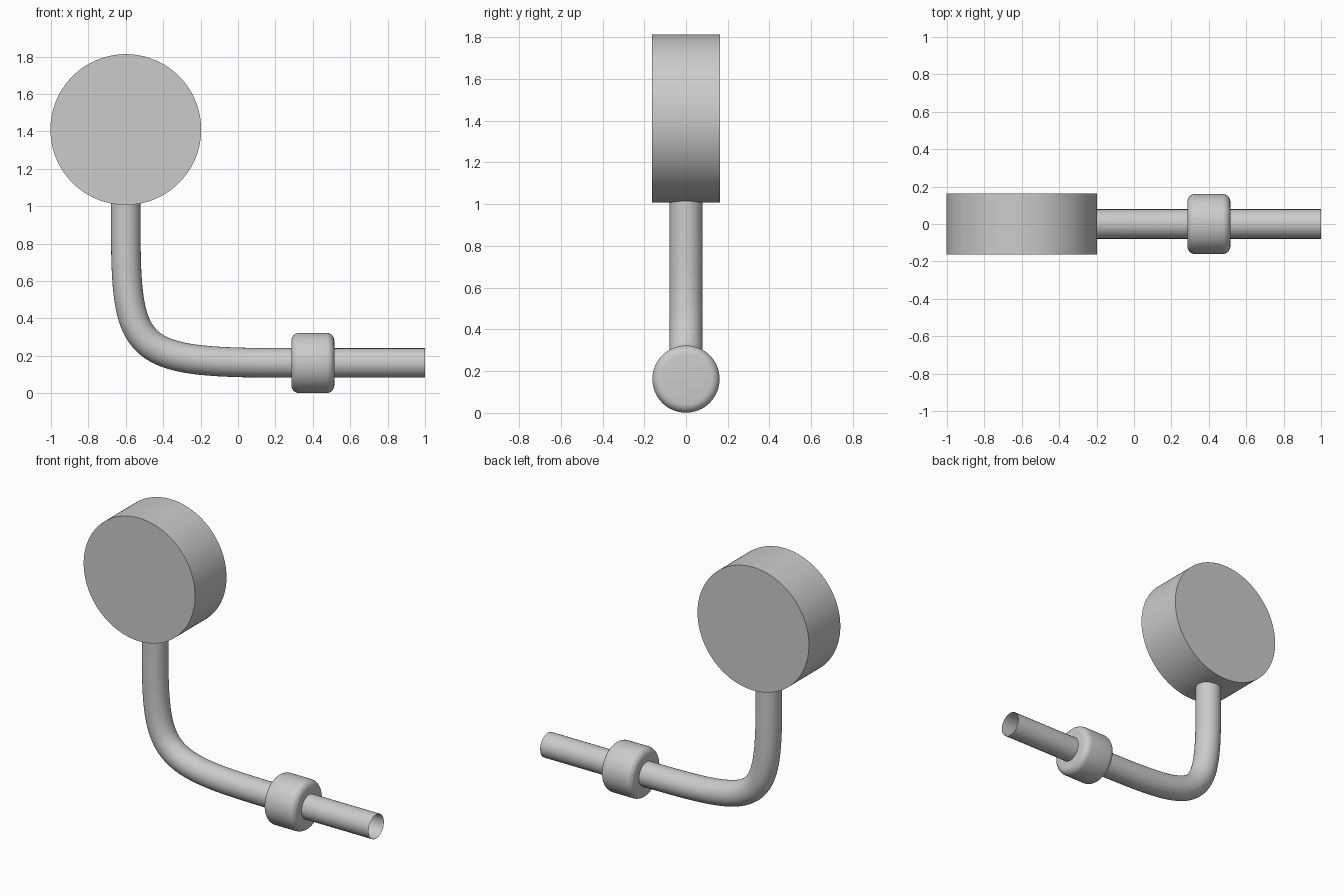
import bpy, bmesh, math
from mathutils import Matrix, Vector

if "Cube" in bpy.data.objects:
    bpy.data.objects.remove(bpy.data.objects["Cube"])

def add_mesh(name, bm, angle=35):
    bmesh.ops.recalc_face_normals(bm, faces=bm.faces)
    me = bpy.data.meshes.new(name)
    bm.to_mesh(me)
    bm.free()
    ob = bpy.data.objects.new(name, me)
    bpy.context.scene.collection.objects.link(ob)
    bpy.ops.object.select_all(action='DESELECT')
    bpy.context.view_layer.objects.active = ob
    ob.select_set(True)
    bpy.ops.object.shade_smooth_by_angle(angle=math.radians(angle))
    return ob

def cylinder(bm, centre, radius, length, axis, segs=96):
    rot = Matrix.Rotation(math.pi / 2, 4, axis)
    bmesh.ops.create_cone(bm, cap_ends=True, segments=segs, radius1=radius, radius2=radius,
                          depth=length, matrix=Matrix.Translation(centre) @ rot)

# gauge housing: flat round drum facing the front
bm = bmesh.new()
cylinder(bm, (-0.6, 0, 1.41), 0.403, 0.325, 'X', 128)
add_mesh("gauge_housing", bm)

# flush marker panel on the dial
bm = bmesh.new()
panel = [(-0.6, 1.77), (-0.6, 1.05), (-0.25, 1.335), (-0.24, 1.40)]
bm.faces.new([bm.verts.new((x, -0.1635, z)) for x, z in panel])
ob = add_mesh("dial_panel", bm)
if ob.data.polygons[0].normal.y > 0:
    ob.data.flip_normals()

# bent open pipe: rings swept along a planar path
p0, p1, p2, p3 = (Vector(p) for p in ((-0.6, 0.9), (-0.6, 0.162), (-0.55, 0.162), (0.4, 0.162)))
path = [Vector((-0.6, 1.03))]
for i in range(41):
    t = i / 40
    s = 1 - t
    path.append(p0 * s**3 + p1 * 3*s*s*t + p2 * 3*s*t*t + p3 * t**3)
path.append(Vector((1.0, 0.162)))

bm = bmesh.new()
rings, n, r = [], 48, 0.079
for i, p in enumerate(path):
    d = (path[min(i + 1, len(path) - 1)] - path[max(i - 1, 0)]).normalized()
    if i == len(path) - 2:
        d = Vector((1, 0))
    if i == 1:
        d = Vector((0, -1))
    side = Vector((-d.y, d.x))
    ring = []
    for k in range(n):
        a = 2 * math.pi * k / n
        q = p + side * (r * math.cos(a))
        ring.append(bm.verts.new((q.x, r * math.sin(a), q.y)))
    rings.append(ring)
for a, b in zip(rings, rings[1:]):
    for k in range(n):
        bm.faces.new((a[k], a[(k + 1) % n], b[(k + 1) % n], b[k]))
add_mesh("bent_pipe", bm)

# rounded coupling collar around the pipe
bm = bmesh.new()
cylinder(bm, (0.4, 0, 0.162), 0.161, 0.23, 'Y', 64)
rims = [e for e in bm.edges if e.calc_face_angle() > 1]
bmesh.ops.bevel(bm, geom=rims, offset=0.042, segments=6, profile=0.5, affect='EDGES')
add_mesh("coupling_collar", bm)
